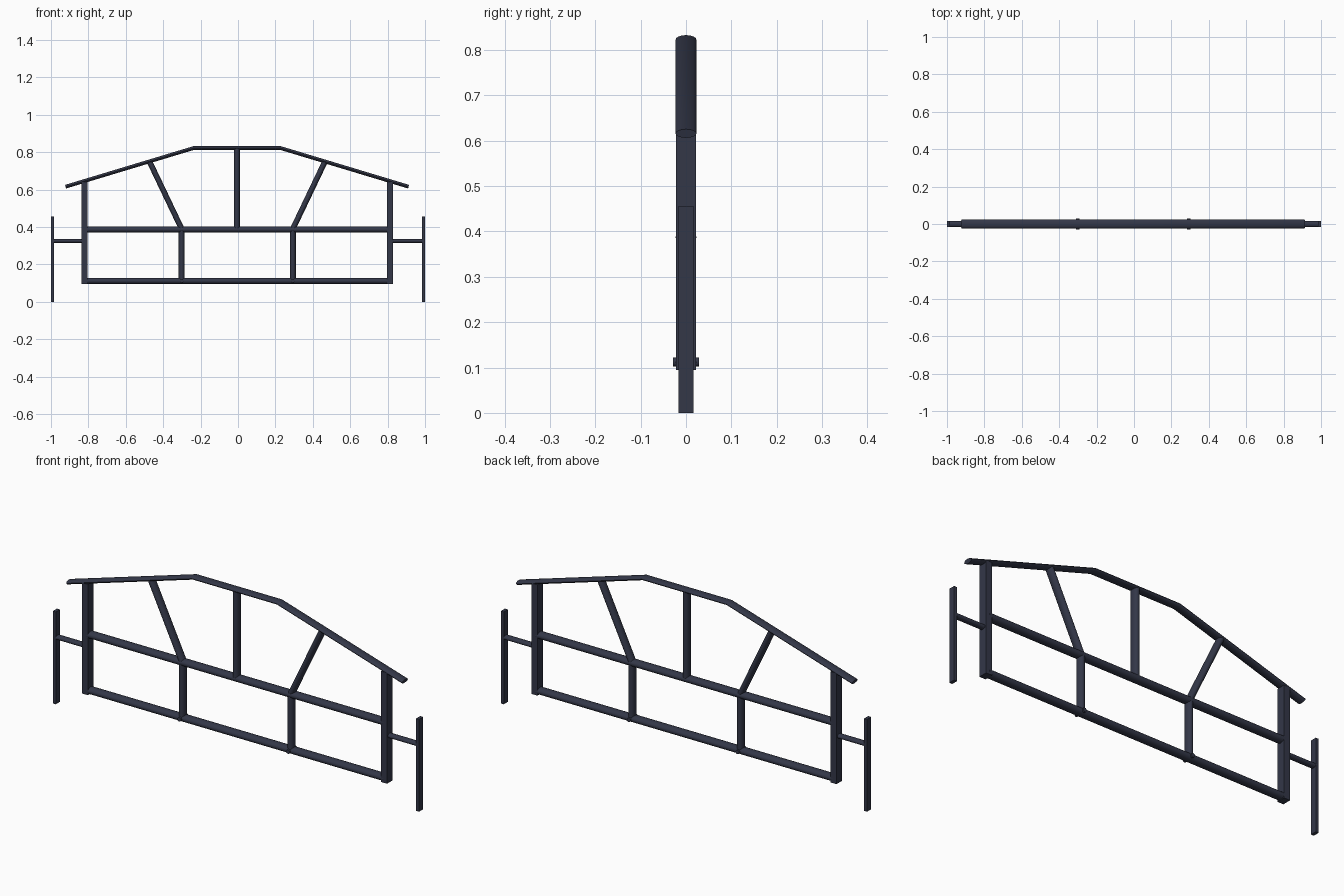
import bpy, bmesh, math
from mathutils import Vector

cube = bpy.data.objects.get("Cube")
if cube:
    bpy.data.objects.remove(cube, do_unlink=True)

COLOR = (0.033, 0.038, 0.064, 1)
steel = bpy.data.materials.new("dark blue grey steel")
steel.use_nodes = True
steel.diffuse_color = COLOR
steel.node_tree.nodes["Principled BSDF"].inputs["Base Color"].default_value = COLOR


def finish(name, bm, smooth=True):
    bmesh.ops.recalc_face_normals(bm, faces=bm.faces)
    mesh = bpy.data.meshes.new(name)
    bm.to_mesh(mesh)
    bm.free()
    mesh.materials.append(steel)
    obj = bpy.data.objects.new(name, mesh)
    bpy.context.collection.objects.link(obj)
    if smooth:
        bpy.ops.object.select_all(action="DESELECT")
        obj.select_set(True)
        bpy.context.view_layer.objects.active = obj
        bpy.ops.object.shade_smooth_by_angle(angle=math.radians(40))


def tube(name, path, half_width, half_depth, sides=16):
    """Sweep an oval section along an (x, z) path with mitred corners."""
    pts = [Vector(p) for p in path]
    dirs = [(b - a).normalized() for a, b in zip(pts, pts[1:])]
    bm = bmesh.new()
    rings = []
    for i, p in enumerate(pts):
        before, after = dirs[max(i - 1, 0)], dirs[min(i, len(dirs) - 1)]
        t = (before + after).normalized()
        side = Vector((-t.y, t.x)) * half_width / t.dot(after)
        ring = []
        for k in range(sides):
            a = math.tau * k / sides
            q = p + side * math.cos(a)
            ring.append(bm.verts.new((q.x, half_depth * math.sin(a), q.y)))
        rings.append(ring)
    for r, s in zip(rings, rings[1:]):
        for k in range(sides):
            n = (k + 1) % sides
            bm.faces.new((r[k], r[n], s[n], s[k]))
    bm.faces.new(rings[0])
    bm.faces.new(rings[-1])
    finish(name, bm)


def box(name, x, half_width, half_depth, z0, z1):
    bm = bmesh.new()
    bmesh.ops.create_cube(bm, size=1)
    bmesh.ops.scale(bm, vec=(2 * half_width, 2 * half_depth, z1 - z0), verts=bm.verts)
    bmesh.ops.translate(bm, vec=(x, 0, (z0 + z1) / 2), verts=bm.verts)
    finish(name, bm, smooth=False)


# Long members
tube("top_rail", [(-0.922, 0.616), (-0.236, 0.823), (0.226, 0.823), (0.912, 0.616)], 0.01, 0.023)
tube("middle_rail", [(-0.815, 0.387), (0.81, 0.387)], 0.017, 0.023)
tube("bottom_rail", [(-0.815, 0.112), (0.81, 0.112)], 0.017, 0.023)
tube("centre_post", [(-0.006, 0.39), (-0.006, 0.822)], 0.016, 0.022)

# Paired members: right is -x, left is +x
for label, s, shift in (("right", -1, -0.004), ("left", 1, -0.004)):
    x_low = s * 0.297 + shift
    tube(label + "_lower_post", [(x_low, 0.112), (x_low, 0.387)], 0.016, 0.021)
    tube(label + "_diagonal_brace", [(x_low, 0.39), (s * 0.468 + shift, 0.748)], 0.015, 0.021)
    box(label + "_outer_post", s * 0.817 + shift, 0.0165, 0.022, 0.095, 0.642)
    tube(label + "_end_arm", [(s * 0.82, 0.326), (s * 0.988, 0.326)], 0.011, 0.016)
    box(label + "_end_plate", s * 0.992, 0.008, 0.016, 0, 0.456)

    # Bolt through the bottom rail
    bm = bmesh.new()
    bmesh.ops.create_cone(bm, cap_ends=True, segments=12, radius1=0.01, radius2=0.01, depth=0.058)
    for v in bm.verts:
        v.co = (v.co.x + x_low, v.co.z, v.co.y + 0.112)
    finish(label + "_bolt", bm)
